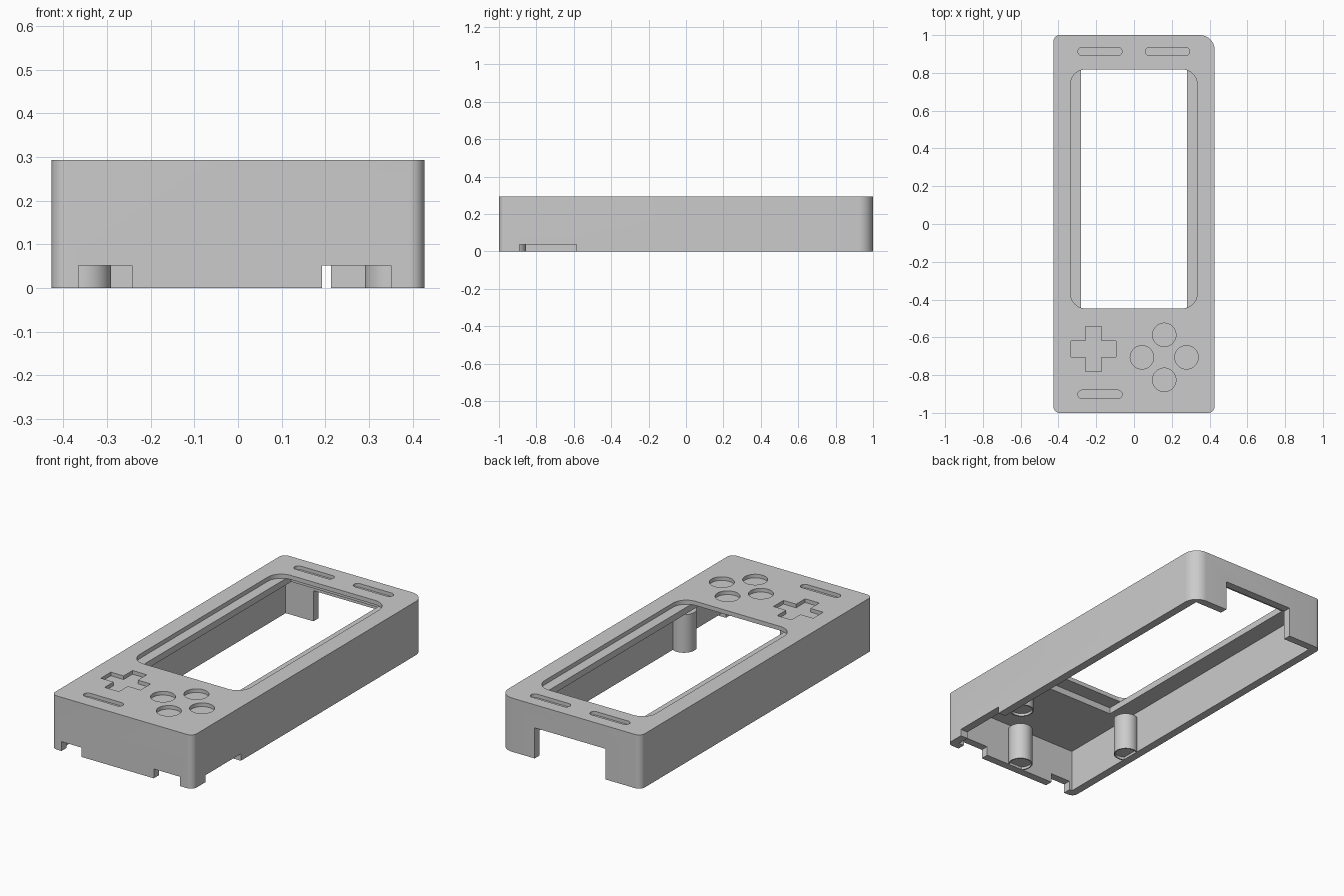
import bpy, bmesh, math

cube = bpy.data.objects.get("Cube")
if cube:
    bpy.data.objects.remove(cube, do_unlink=True)

grey = bpy.data.materials.new("plain grey")
grey.use_nodes = True
colour = (0.6, 0.6, 0.6, 1)
grey.diffuse_color = colour
grey.node_tree.nodes["Principled BSDF"].inputs["Base Color"].default_value = colour


def prism(name, outline, z0, z1):
    """Extrude a closed outline from z0 up to z1."""
    bm = bmesh.new()
    base = bm.faces.new([bm.verts.new((x, y, z0)) for x, y in outline])
    top = bmesh.ops.extrude_face_region(bm, geom=[base])["geom"]
    bmesh.ops.translate(bm, vec=(0, 0, z1 - z0),
                        verts=[v for v in top if isinstance(v, bmesh.types.BMVert)])
    bmesh.ops.recalc_face_normals(bm, faces=bm.faces)
    mesh = bpy.data.meshes.new(name)
    bm.to_mesh(mesh)
    bm.free()
    mesh.materials.append(grey)
    obj = bpy.data.objects.new(name, mesh)
    bpy.context.collection.objects.link(obj)
    return obj


def rounded(x0, x1, y0, y1, radii, steps=10):
    """Rounded rectangle; radii run back right, back left, front left, front right."""
    corners = [(x1, y1, -1, -1), (x0, y1, 1, -1), (x0, y0, 1, 1), (x1, y0, -1, 1)]
    pts = []
    for i, ((cx, cy, sx, sy), r) in enumerate(zip(corners, radii)):
        for k in range(steps + 1):
            a = math.pi / 2 * (i + k / steps)
            pts.append((cx + sx * r + r * math.cos(a), cy + sy * r + r * math.sin(a)))
    return pts


def rect(x0, x1, y0, y1):
    return [(x0, y0), (x1, y0), (x1, y1), (x0, y1)]


def circle(cx, cy, r, n=48):
    return [(cx + r * math.cos(2 * math.pi * i / n), cy + r * math.sin(2 * math.pi * i / n))
            for i in range(n)]


def cut(target, outline, z0, z1):
    """Subtract a prism from the target."""
    cutter = prism("cutter", outline, z0, z1)
    cutter.hide_render = True
    mod = target.modifiers.new("cut", "BOOLEAN")
    mod.operation, mod.solver, mod.object = "DIFFERENCE", "EXACT", cutter
    bpy.context.view_layer.objects.active = target
    bpy.ops.object.modifier_apply(modifier=mod.name)
    bpy.data.objects.remove(cutter, do_unlink=True)


def smooth(obj):
    bpy.ops.object.select_all(action="DESELECT")
    obj.select_set(True)
    bpy.context.view_layer.objects.active = obj
    bpy.ops.object.shade_smooth_by_angle(angle=math.radians(30))


W, H = 0.427, 0.293          # half width and height of the case
UNDER, LIP = 0.235, 0.27     # underside of the face plate and of the window lip

# Shell with one larger corner, hollow from below
case = prism("case_shell", rounded(-W, W, -1, 1, (0.078, 0.034, 0.034, 0.034)), 0, H)
cut(case, rect(-0.382, 0.382, -0.957, 0.957), -0.1, UNDER)

# Screen window: rounded lip above, straight opening between rails below
cut(case, rounded(-0.336, 0.335, -0.447, 0.818, (0.08,) * 4), LIP, H + 0.1)
cut(case, rect(-0.281, 0.281, -0.53, 0.86), UNDER - 0.05, LIP)

# Openings in the walls: back port, front notches, side notch
cut(case, rect(-0.215, 0.213, 0.9, 1.1), -0.1, 0.167)
for x0, x1 in ((-0.365, -0.243), (0.192, 0.35)):
    cut(case, rect(x0, x1, -1.1, -0.93), -0.1, 0.051)
cut(case, rect(0.36, 0.5, -0.89, -0.585), -0.1, 0.038)

# Shallow button recesses in the face
FLOOR = H - 0.02
px, py, arm, half = -0.214, -0.662, 0.12, 0.043
cross = []
for i in range(4):
    c, s = round(math.cos(i * math.pi / 2)), round(math.sin(i * math.pi / 2))
    for u, v in ((arm, -half), (arm, half), (half, half)):
        cross.append((px + c * u - s * v, py + s * u + c * v))
cut(case, cross, FLOOR, H + 0.1)
for dx, dy in ((1, 0), (0, 1), (-1, 0), (0, -1)):
    cut(case, circle(0.16 + 0.118 * dx, -0.706 + 0.119 * dy, 0.062), FLOOR, H + 0.1)
for x, y in ((-0.18, 0.913), (0.178, 0.913), (-0.18, -0.902)):
    cut(case, rounded(x - 0.117, x + 0.117, y - 0.022, y + 0.022, (0.0219,) * 4), FLOOR, H + 0.1)
smooth(case)

# Screw posts joined to the walls, with shallow sockets in their ends
for name, x, y in (("right_post", -0.353, -0.487), ("left_post", 0.353, -0.487),
                   ("front_post", 0.0, -0.917)):
    post = prism(name, circle(x, y, 0.0625), 0, 0.208)
    cut(post, circle(x, y, 0.056), -0.1, 0.014)
    smooth(post)
